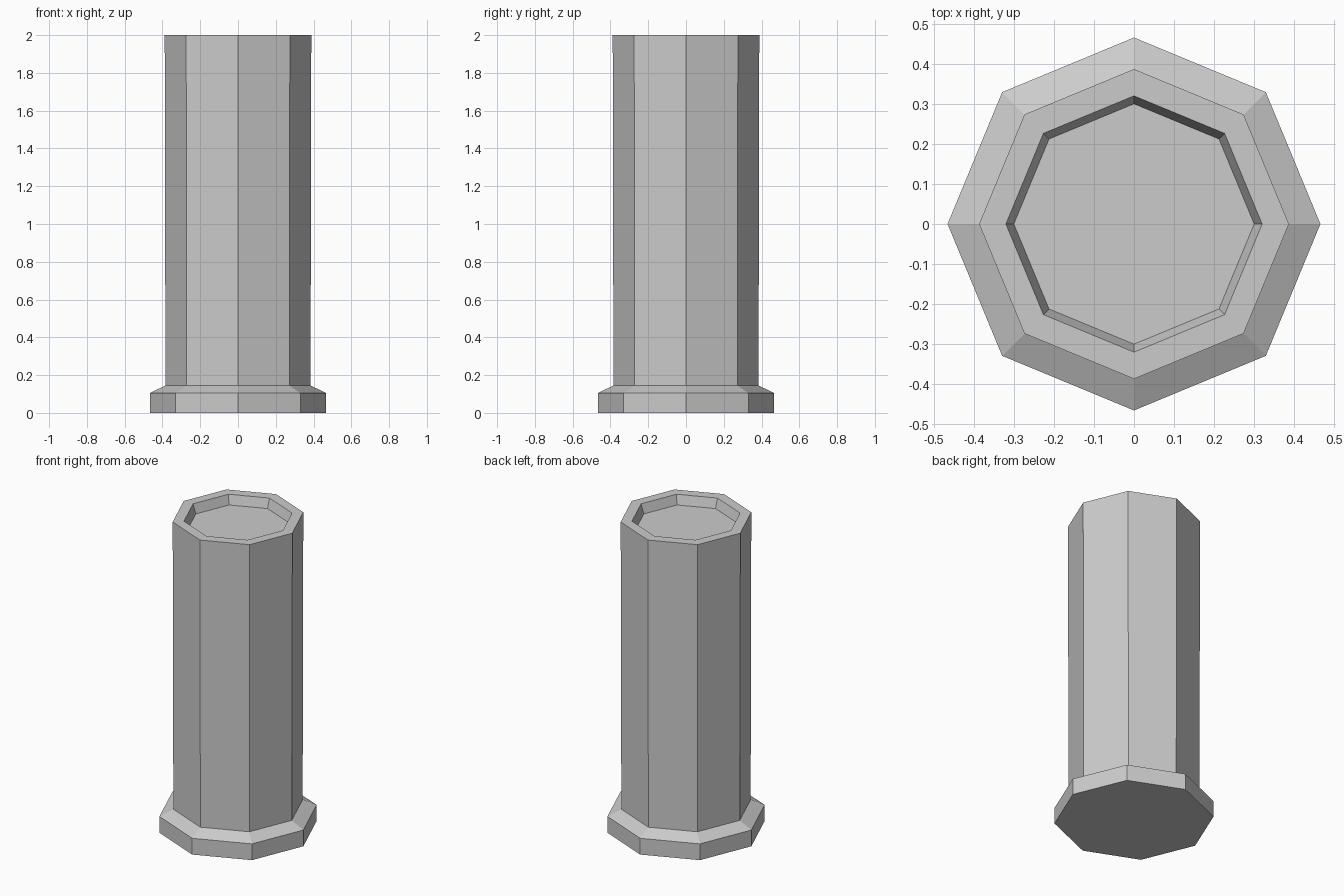
import bpy, bmesh
from math import cos, sin, pi

if "Cube" in bpy.data.objects:
    bpy.data.objects.remove(bpy.data.objects["Cube"])

SIDES = 8

# Profile (radius, height): flared foot, slightly tapered shaft, rim, recessed top
profile = [(0.467, 0.0), (0.467, 0.105), (0.384, 0.145),
           (0.388, 2.0), (0.321, 2.0), (0.301, 1.94)]

bm = bmesh.new()
rings = [[bm.verts.new((r * cos(2 * pi * i / SIDES), r * sin(2 * pi * i / SIDES), z))
          for i in range(SIDES)] for r, z in profile]

# Side faces between neighbouring rings
for low, high in zip(rings, rings[1:]):
    for i in range(SIDES):
        j = (i + 1) % SIDES
        bm.faces.new((low[i], low[j], high[j], high[i]))

# Underside and recess floor
bm.faces.new(rings[0][::-1])
bm.faces.new(rings[-1])

mesh = bpy.data.meshes.new("octagonal_post")
bm.to_mesh(mesh)
bm.free()
post = bpy.data.objects.new("octagonal_post", mesh)
bpy.context.collection.objects.link(post)
